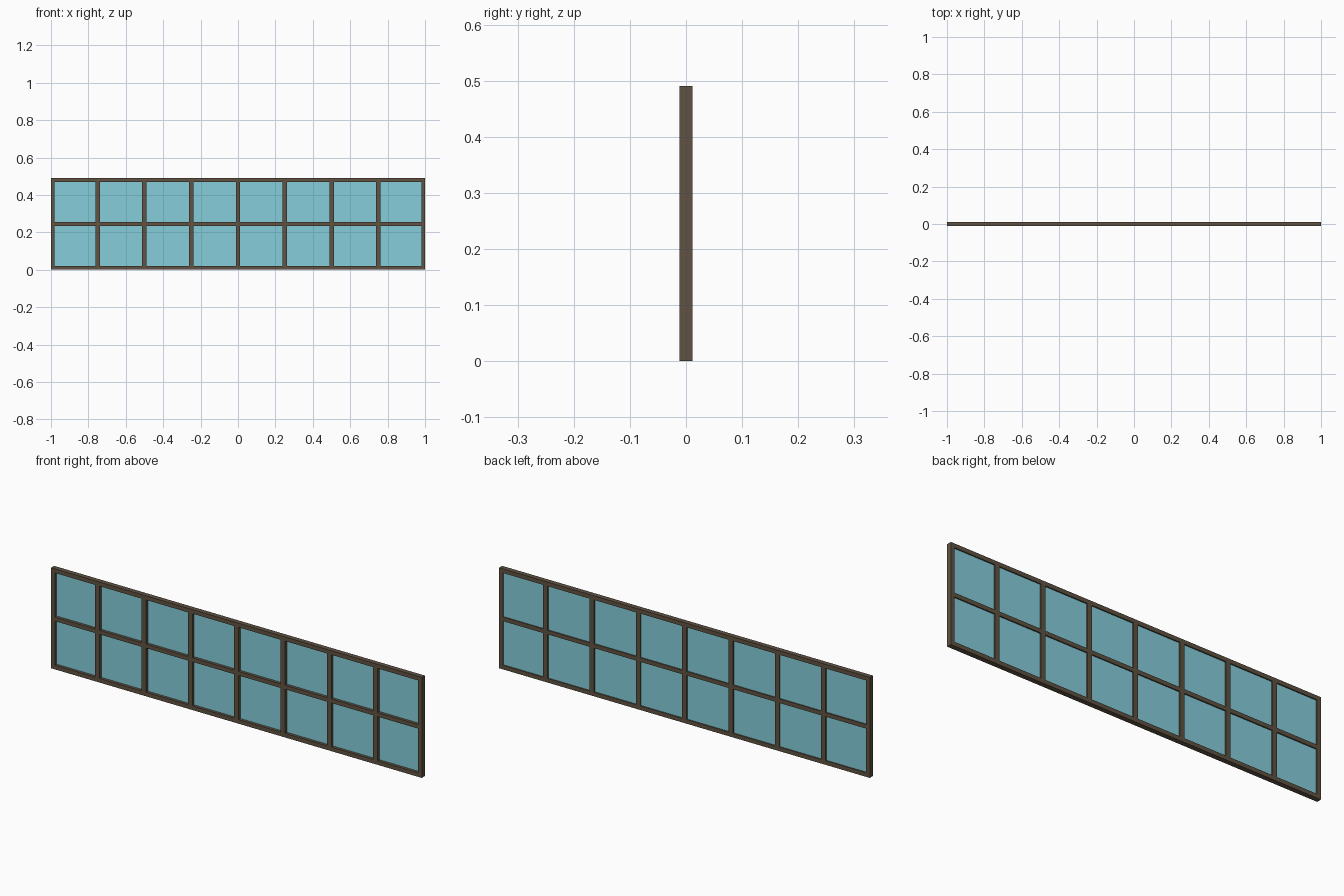
import bpy

if "Cube" in bpy.data.objects:
    bpy.data.objects.remove(bpy.data.objects["Cube"])

W, H, D = 2.0, 0.49, 0.024    # overall size
RAIL, BAR = 0.02, 0.024       # outer frame and glazing bar widths
COLS = 8


def material(name, rgb):
    m = bpy.data.materials.new(name)
    m.diffuse_color = (*rgb, 1)
    m.use_nodes = True
    m.node_tree.nodes["Principled BSDF"].inputs["Base Color"].default_value = m.diffuse_color
    return m


wood = material("brown_frame", (0.115, 0.085, 0.055))
blue = material("blue_glass", (0.24, 0.62, 0.71))


def box(name, center, size, mat):
    bpy.ops.mesh.primitive_cube_add(size=1, location=center)
    ob = bpy.context.object
    ob.name = name
    ob.scale = size
    bpy.ops.object.transform_apply(location=False, rotation=False, scale=True)
    ob.data.materials.append(mat)
    return ob


# Outer frame
box("bottom_rail", (0, 0, RAIL / 2), (W, D, RAIL), wood)
box("top_rail", (0, 0, H - RAIL / 2), (W, D, RAIL), wood)
for side, name in ((-1, "left_stile"), (1, "right_stile")):
    box(name, (side * (W - RAIL) / 2, 0, H / 2), (RAIL, D, H - 2 * RAIL), wood)

# Glazing bars, split at the middle rail so that nothing overlaps
half = (H - 2 * RAIL - RAIL) / 2
box("middle_rail", (0, 0, H / 2), (W - 2 * RAIL, D, RAIL), wood)
for i in range(1, COLS):
    x = -W / 2 + i * W / COLS
    for z in (RAIL + half / 2, H - RAIL - half / 2):
        box("glazing_bar", (x, 0, z), (BAR, D, half), wood)

# Glass sheet, set towards the back of the frame
box("glass", (0, 0.004, H / 2), (W - RAIL, 0.004, H - RAIL), blue)
